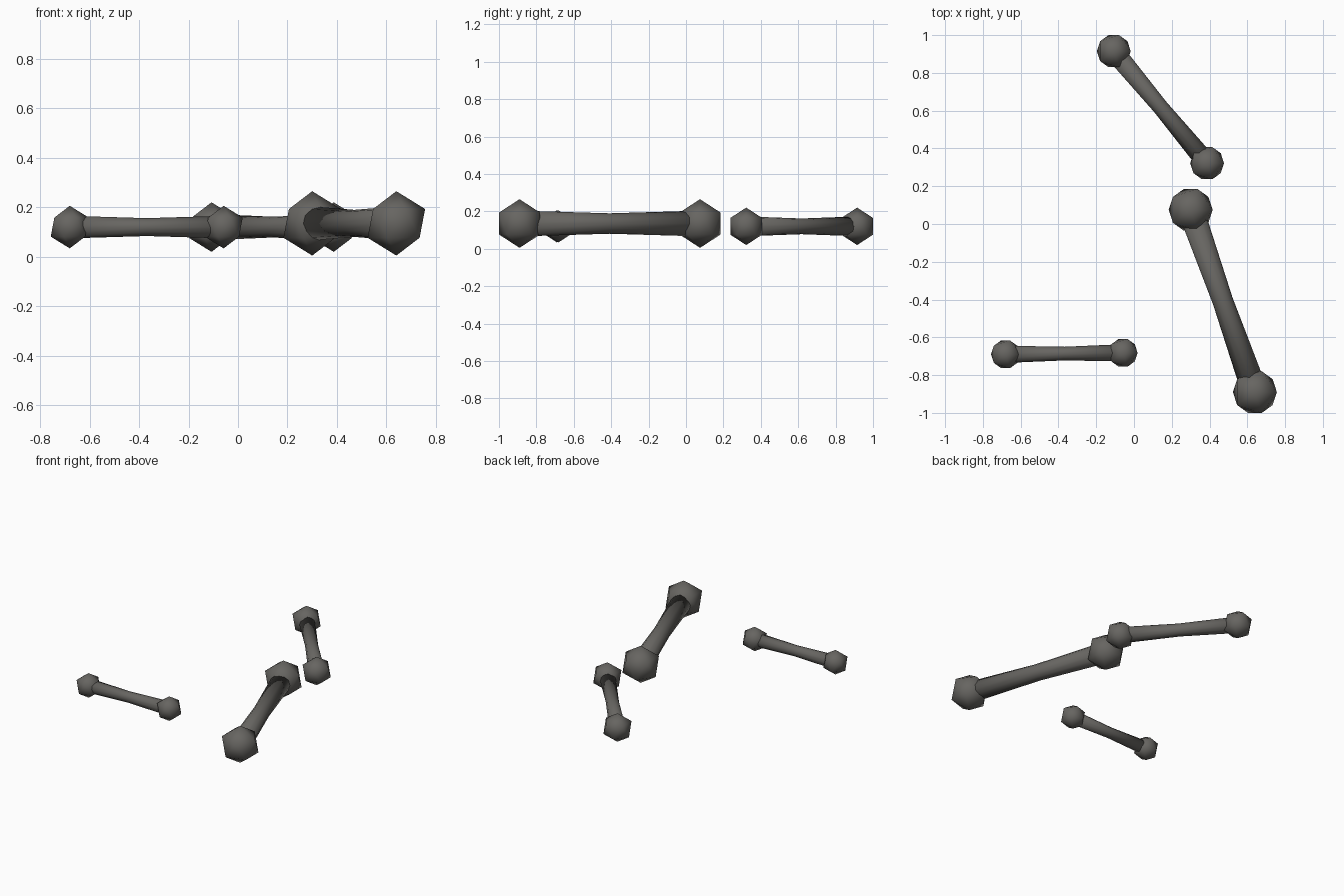
import bpy
import bmesh
from math import pi, cos, sin
from mathutils import Vector

cube = bpy.data.objects.get("Cube")
if cube:
    bpy.data.objects.remove(cube)

# One dull grey for all the bones
grey = bpy.data.materials.new("bone_grey")
grey.use_nodes = True
colour = (0.135, 0.13, 0.12, 1)
grey.diffuse_color = colour
grey.node_tree.nodes["Principled BSDF"].inputs["Base Color"].default_value = colour

SIDES = 12


def finish(bm, name):
    bmesh.ops.recalc_face_normals(bm, faces=bm.faces)
    for face in bm.faces:
        face.smooth = True
    mesh = bpy.data.meshes.new(name)
    bm.to_mesh(mesh)
    bm.free()
    mesh.materials.append(grey)
    obj = bpy.data.objects.new(name, mesh)
    bpy.context.collection.objects.link(obj)
    return obj


def knob(name, centre, radius):
    bm = bmesh.new()
    bmesh.ops.create_icosphere(bm, subdivisions=1, radius=radius)
    finish(bm, name).location = centre


# Shaft: rings along the bone, pinched at the middle
def shaft(name, start, end, thick, thin):
    bm = bmesh.new()
    along = (end - start).normalized()
    up = Vector((0, 0, 1))
    side = along.cross(up)
    rings = []
    for t, r in ((0, thick), (0.5, thin), (1, thick)):
        mid = start.lerp(end, t)
        angles = [2 * pi * i / SIDES for i in range(SIDES)]
        rings.append([bm.verts.new(mid + r * (side * cos(a) + up * sin(a))) for a in angles])
    for low, high in zip(rings, rings[1:]):
        for i in range(SIDES):
            j = (i + 1) % SIDES
            bm.faces.new((low[i], low[j], high[j], high[i]))
    bm.faces.new(rings[0])
    bm.faces.new(rings[-1])
    finish(bm, name)


def bone(name, start, end, height, radius):
    a, b = Vector((*start, height)), Vector((*end, height))
    knob(name + "_knob_a", a, radius)
    knob(name + "_knob_b", b, radius)
    shaft(name + "_shaft", a, b, radius * 0.53, radius * 0.42)


bone("large_bone", (0.64, -0.89), (0.30, 0.075), 0.135, 0.13)
bone("medium_bone", (0.387, 0.322), (-0.107, 0.915), 0.12, 0.1)
bone("small_bone", (-0.68, -0.69), (-0.058, -0.682), 0.12, 0.086)
